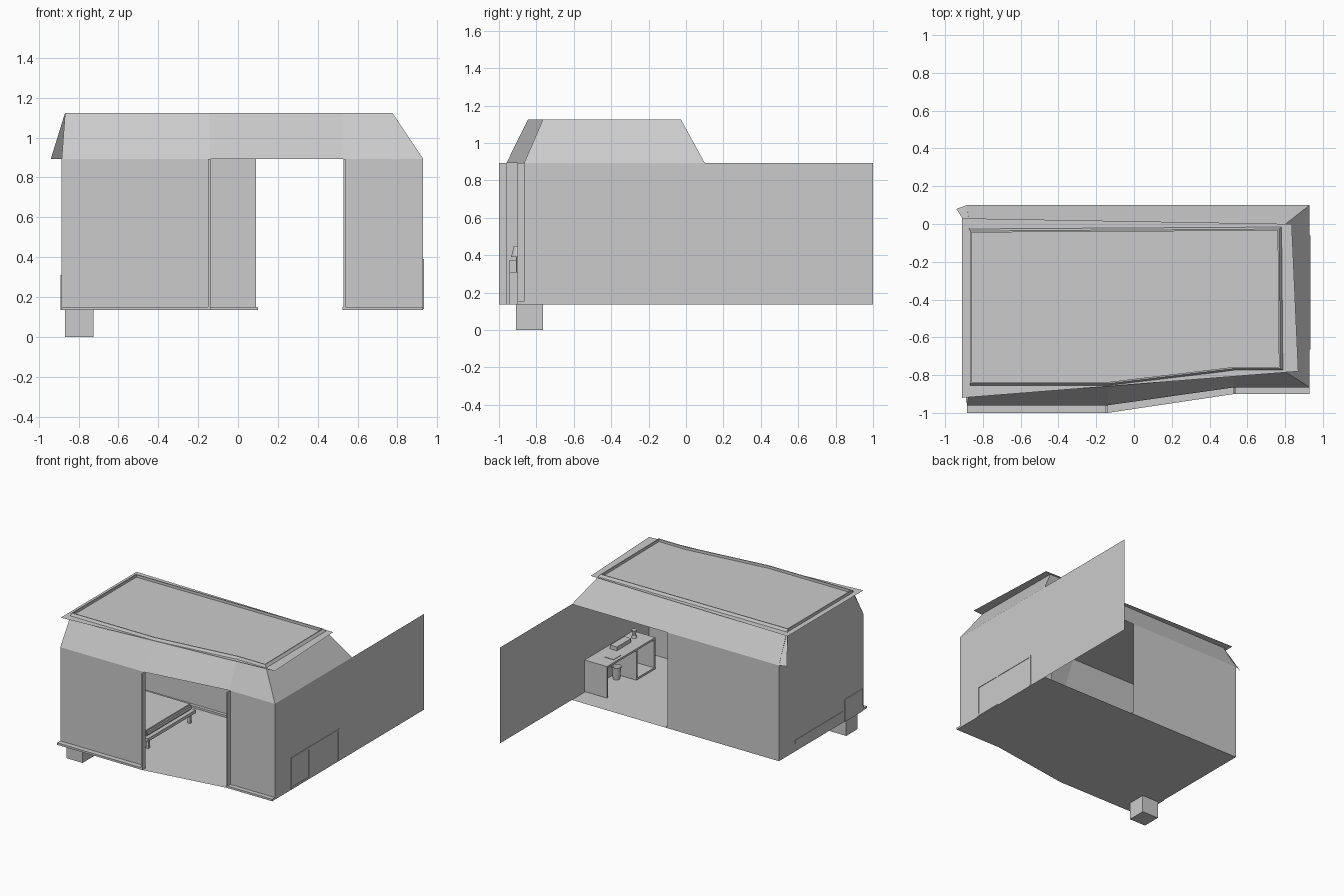
import bpy, bmesh, math
from mathutils import Vector

if "Cube" in bpy.data.objects:
    bpy.data.objects.remove(bpy.data.objects["Cube"])

Z0, Z1, Z2 = 0.135, 0.893, 1.125   # floor, eaves, roof rim


def mesh(name, verts, faces):
    me = bpy.data.meshes.new(name)
    me.from_pydata(verts, [], faces)
    ob = bpy.data.objects.new(name, me)
    bpy.context.collection.objects.link(ob)
    return ob


def sheet(name, pts):
    return mesh(name, pts, [list(range(len(pts)))])


def wall(name, a, b, z0=Z0, z1=Z1):
    return sheet(name, [(*a, z0), (*b, z0), (*b, z1), (*a, z1)])


def box(name, x, y, z, bevel=0):
    bm = bmesh.new()
    bmesh.ops.create_cube(bm, size=1)
    for v in bm.verts:
        v.co = [(r[0] + r[1]) / 2 + c * (r[1] - r[0]) for c, r in zip(v.co, (x, y, z))]
    if bevel:
        bmesh.ops.bevel(bm, geom=bm.edges[:], offset=bevel, segments=2, affect='EDGES')
    ob = mesh(name, [], [])
    bm.to_mesh(ob.data)
    bm.free()
    return ob


def cone(name, x, y, z, h, r1, r2, cap=True):
    bm = bmesh.new()
    bmesh.ops.create_cone(bm, cap_ends=cap, segments=16, radius1=r1, radius2=r2, depth=h)
    bmesh.ops.translate(bm, verts=bm.verts, vec=(x, y, z + h / 2))
    ob = mesh(name, [], [])
    bm.to_mesh(ob.data)
    bm.free()
    return ob


def loft(name, low, high, skip=()):
    n = len(low)
    return mesh(name, low + high, [(i, (i + 1) % n, n + (i + 1) % n, n + i)
                                   for i in range(n) if i not in skip])


# Floor and foot block
sheet("floor", [(x, y, Z0) for x, y in ((-.885, -1), (-.14, -1), (.53, -.9),
                                        (.93, -.9), (.93, .1), (-.885, .1))])
box("foot_block", (-.868, -.725), (-.91, -.765), (0, Z0))

# Walls: front has a slanted doorway, back is half open, right wall runs on past the house
wall("front_left_wall", (-.885, -.96), (-.14, -.96))
wall("front_right_wall", (.53, -.865), (.93, -.865))
wall("back_wall", (.09, .1), (-.885, .1))
wall("right_wall", (.93, -.865), (.93, 1))
sheet("left_gable", [(-.885, .1, Z0), (-.885, -.96, Z0), (-.885, -.96, Z1),
                     (-.868, -.84, Z2), (-.868, -.03, Z2), (-.885, .1, Z1)])

# Door jambs and sill strips
box("jamb_left", (-.15, -.138), (-1, -.96), (Z0, Z1))
box("jamb_right", (.53, .54), (-.9, -.865), (Z0, Z1))
box("sill_front_left", (-.885, -.14), (-1, -.96), (Z0, Z0 + .016))
box("sill_front_right", (.525, .93), (-.9, -.865), (Z0, Z0 + .016))
box("sill_back", (-.885, .1), (.075, .1), (Z0, Z0 + .016))

# Roof slopes, rim and overhanging flat sheet
low = [(-.885, -.96), (-.14, -.96), (.53, -.865), (.93, -.865), (.93, .1), (-.885, .1)]
top = [(-.868, -.845), (-.14, -.845), (.53, -.765), (.775, -.765), (.768, -.027), (-.868, -.037)]
inner = [(-.86, -.837), (-.14, -.837), (.53, -.757), (.767, -.757), (.76, -.035), (-.86, -.045)]
at = lambda pts, z: [(x, y, z) for x, y in pts]
loft("roof_slopes", at(low, Z1), at(top, Z2), skip=(5,))
loft("roof_rim_top", at(top, Z2), at(inner, Z2))
loft("roof_rim_inside", at(inner, Z2), at(inner, 1.105))
sheet("roof_sheet", [(-.91, -.92, 1.105), (.87, -.78, 1.105), (.835, 0, 1.105), (-.91, .03, 1.105)])
sheet("roof_side_flap", [(-.885, .1, Z1), (-.868, -.035, Z2), (-.94, .08, Z1)])

# Desk with an open cabinet at one end
dx = (.735, .934)
box("desk_top", dx, (-.665, -.06), (.375, .39))
for i, y in enumerate((-.06, -.43, -.65)):
    box(f"desk_panel_{i}", dx, (y - .015, y), (.14, .375))
box("desk_cabinet_base", dx, (-.65, -.445), (.14, .155))
box("desk_cabinet_back", (.92, .93), (-.65, -.445), (.155, .375))

# Things on and under the desk
box("desk_box", (.83, .89), (-.5, -.32), (.39, .42))
box("desk_paper", (.76, .84), (-.27, -.18), (.39, .394))
cone("desk_lamp_base", .86, -.58, .39, .02, .02, .015)
cone("desk_lamp_shade", .86, -.58, .41, .04, .01, .02)
cone("waste_bin", .875, -.38, Z0, .1, .026, .036, cap=False)

# Bed with mattress and legs
box("bed_frame", (-.888, -.3), (-.7, -.1), (.2, .225))
box("mattress", (-.87, -.32), (-.685, -.115), (.225, .275), .012)
box("pillow", (-.86, -.74), (-.58, -.22), (.275, .305), .012)
for x in (-.86, -.32):
    for y in (-.67, -.15):
        box("bed_leg", (x - .01, x + .01), (y - .01, y + .01), (Z0, .2))

# Bedside cabinet with lamp
box("bedside_cabinet", (-.89, -.68), (-.945, -.72), (Z0, .31))
box("bedside_box", (-.86, -.78), (-.945, -.9), (.31, .375))
cone("bedside_lamp_stem", -.74, -.9, .31, .08, .008, .008)
cone("bedside_lamp_shade", -.74, -.9, .39, .06, .035, .02)
